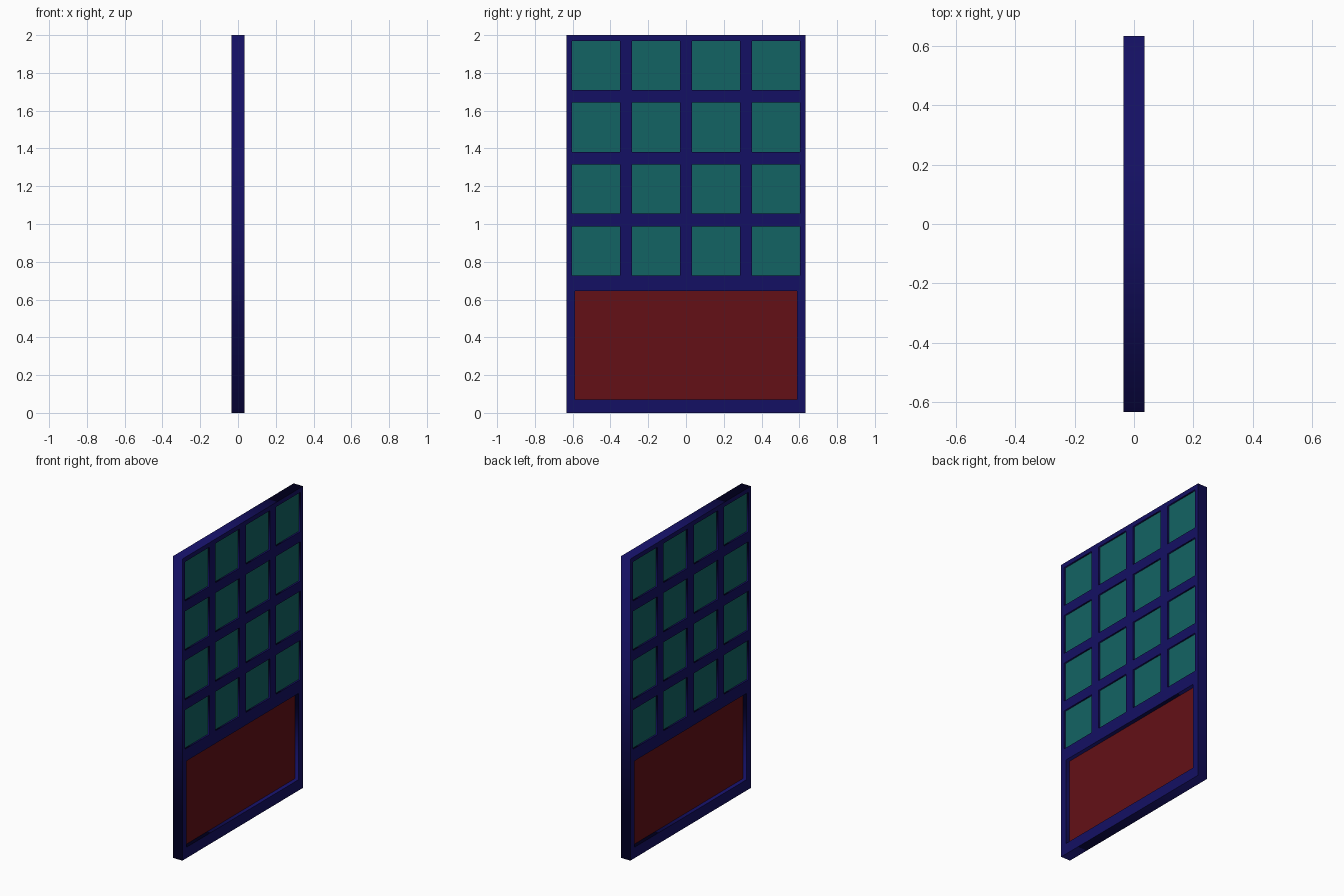
import bpy
from math import pi

if "Cube" in bpy.data.objects:
    bpy.data.objects.remove(bpy.data.objects["Cube"])

HALF_W, HEIGHT, HALF_T = 0.632, 2.0, 0.0345


def material(name, rgb):
    m = bpy.data.materials.new(name)
    m.diffuse_color = (*rgb, 1)
    m.use_nodes = True
    m.node_tree.nodes["Principled BSDF"].inputs["Base Color"].default_value = m.diffuse_color
    return m


navy = material("navy_paint", (0.007, 0.005, 0.125))
teal = material("teal_glass", (0.006, 0.125, 0.125))
red = material("red_panel", (0.125, 0.005, 0.008))

# Openings as (y0, y1, z0, z1): a 4 x 4 window grid and one lower panel
columns, rows = (-0.4765, -0.159, 0.159, 0.4765), (0.858, 1.185, 1.512, 1.84)
PANE_W, PANE_H = 0.127, 0.13
panes = [(y - PANE_W, y + PANE_W, z - PANE_H, z + PANE_H)
         for z in rows for y in columns]
kick = (-0.587, 0.587, 0.072, 0.644)


def box(name, rect, half_t, mat):
    y0, y1, z0, z1 = rect
    bpy.ops.mesh.primitive_cube_add(size=1, location=(0, (y0 + y1) / 2, (z0 + z1) / 2))
    o = bpy.context.object
    o.name = name
    o.scale = (2 * half_t, y1 - y0, z1 - z0)
    bpy.ops.object.transform_apply(location=False, rotation=False, scale=True)
    o.data.materials.append(mat)
    return o


# Door frame: filled outline with rectangular holes, extruded to thickness
curve = bpy.data.curves.new("door_frame", "CURVE")
curve.dimensions = "2D"
curve.fill_mode = "BOTH"
curve.extrude = HALF_T
for y0, y1, z0, z1 in [(-HALF_W, HALF_W, 0, HEIGHT), kick] + panes:
    s = curve.splines.new("POLY")
    s.points.add(3)
    for p, (y, z) in zip(s.points, ((y0, z0), (y1, z0), (y1, z1), (y0, z1))):
        p.co = (y, z, 0, 1)
    s.use_cyclic_u = True
curve.materials.append(navy)
frame = bpy.data.objects.new("door_frame", curve)
bpy.context.collection.objects.link(frame)
frame.rotation_euler = (pi / 2, 0, pi / 2)
bpy.ops.object.select_all(action="DESELECT")
frame.select_set(True)
bpy.context.view_layer.objects.active = frame
bpy.ops.object.convert(target="MESH")

# Window panes, slightly recessed on both sides
for i, rect in enumerate(panes):
    box(f"window_pane_{i + 1}", rect, 0.024, teal)

# Lower panel, more deeply recessed
box("lower_panel", kick, 0.008, red)
